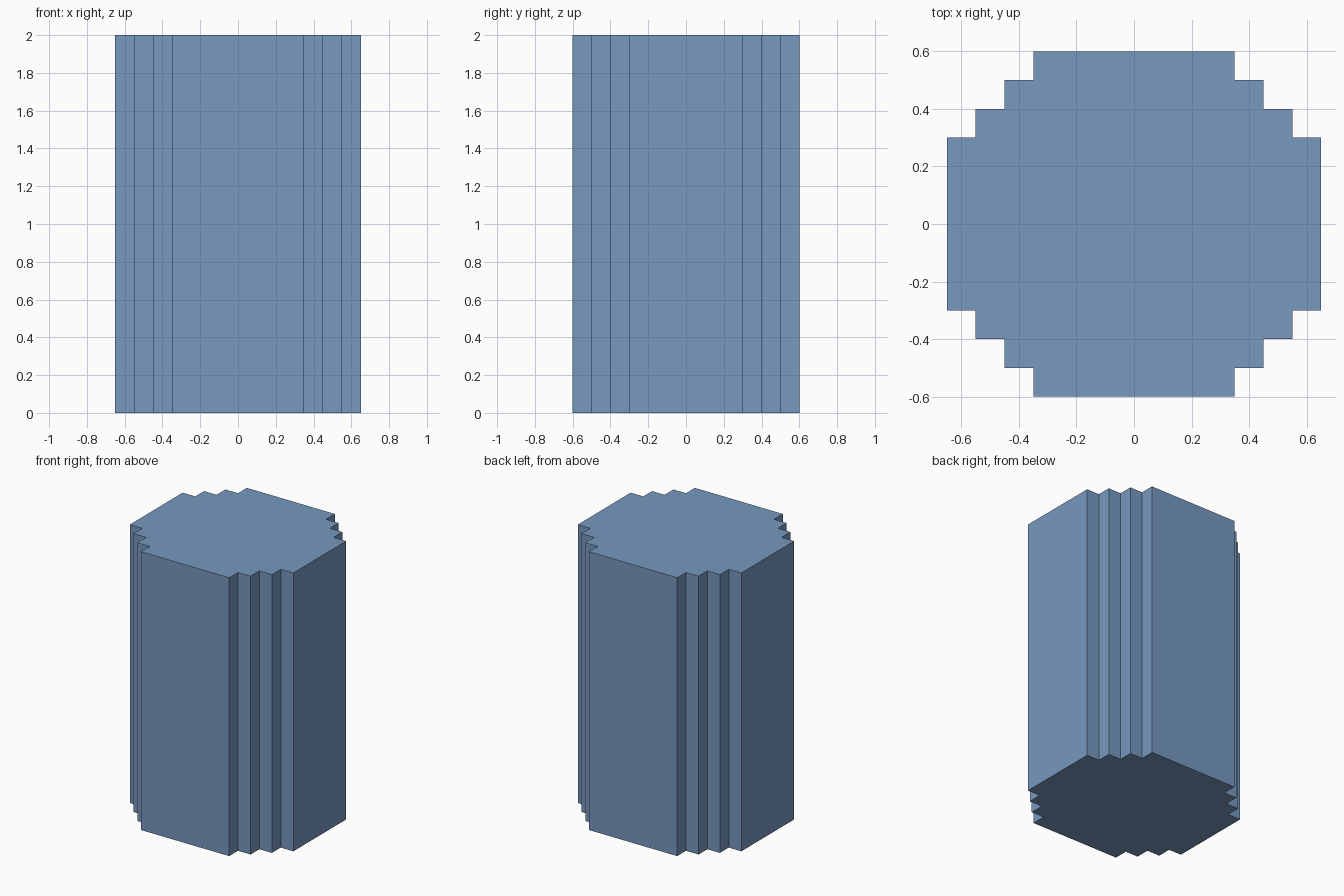
import bpy
import bmesh

cube = bpy.data.objects.get("Cube")
if cube:
    bpy.data.objects.remove(cube, do_unlink=True)

HEIGHT = 2.0

# Single flat blue material
blue = bpy.data.materials.new("steel_blue")
blue.use_nodes = True
colour = (0.184, 0.319, 0.521, 1.0)
blue.diffuse_color = colour
blue.node_tree.nodes["Principled BSDF"].inputs["Base Color"].default_value = colour

# Stepped corner outline, running from the +x side to the +y side
corner = [(0.65, 0.30), (0.55, 0.30), (0.55, 0.40), (0.45, 0.40),
          (0.45, 0.50), (0.35, 0.50), (0.35, 0.60)]

# Mirror the corner into all four quadrants, counter-clockwise
outline = (corner
           + [(-x, y) for x, y in reversed(corner)]
           + [(-x, -y) for x, y in corner]
           + [(x, -y) for x, y in reversed(corner)])

# Extrude the outline into a closed column
bm = bmesh.new()
base = bm.faces.new([bm.verts.new((x, y, 0.0)) for x, y in outline])
extruded = bmesh.ops.extrude_face_region(bm, geom=[base], use_keep_orig=True)
top_verts = [v for v in extruded["geom"] if isinstance(v, bmesh.types.BMVert)]
bmesh.ops.translate(bm, verts=top_verts, vec=(0.0, 0.0, HEIGHT))
bmesh.ops.recalc_face_normals(bm, faces=bm.faces)

mesh = bpy.data.meshes.new("stepped_column")
bm.to_mesh(mesh)
bm.free()
mesh.materials.append(blue)
column = bpy.data.objects.new("stepped_column", mesh)
bpy.context.collection.objects.link(column)
